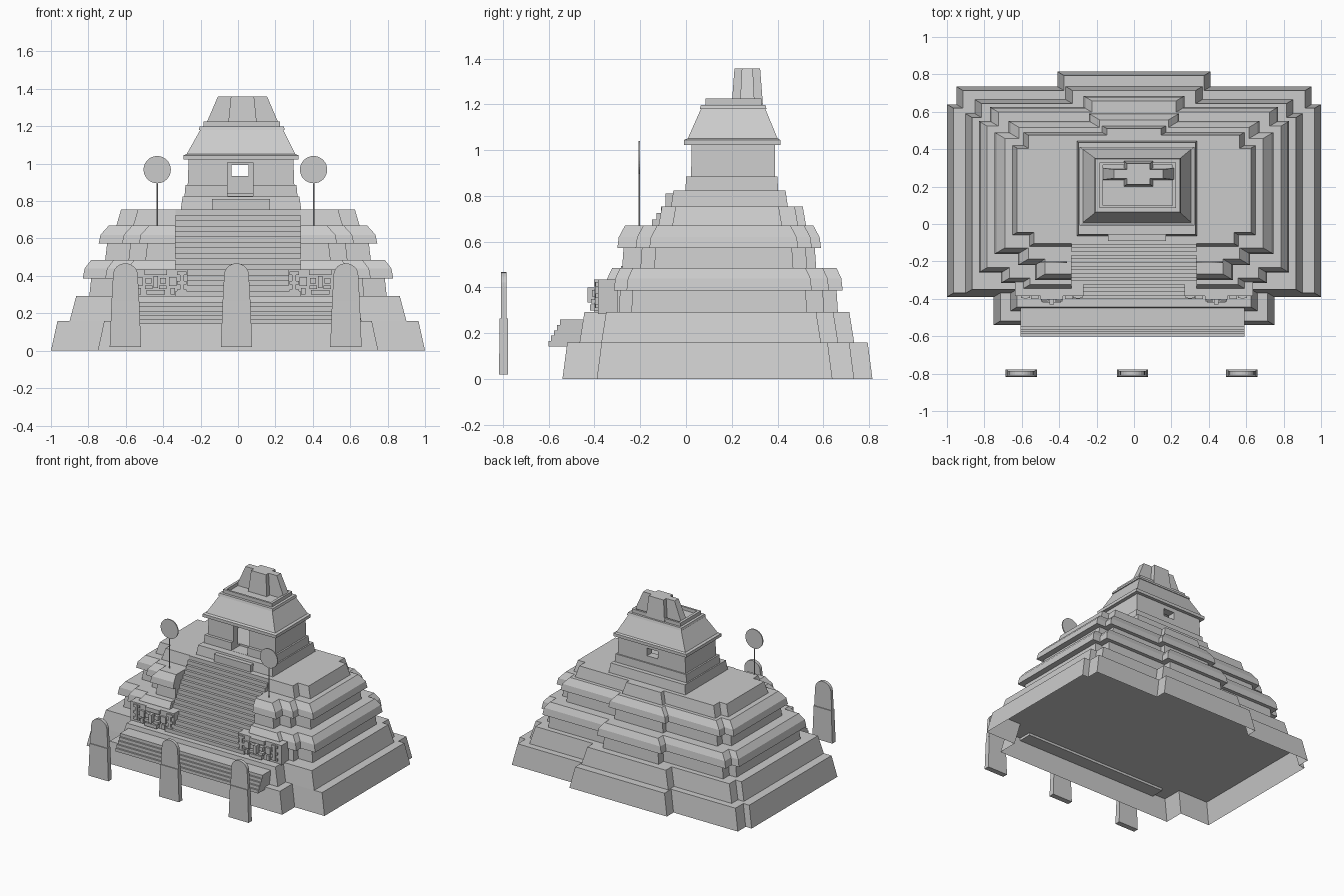
import bpy, bmesh, math

cube = bpy.data.objects.get("Cube")
if cube:
    bpy.data.objects.remove(cube, do_unlink=True)

stone = bpy.data.materials.new("pale grey stone")
stone.use_nodes = True
GREY = (0.6, 0.6, 0.6, 1)
stone.diffuse_color = GREY
stone.node_tree.nodes["Principled BSDF"].inputs["Base Color"].default_value = GREY


def finish(name, bm):
    bmesh.ops.recalc_face_normals(bm, faces=bm.faces)
    mesh = bpy.data.meshes.new(name)
    bm.to_mesh(mesh)
    bm.free()
    mesh.materials.append(stone)
    obj = bpy.data.objects.new(name, mesh)
    bpy.context.scene.collection.objects.link(obj)
    return obj


def loft(name, rings, open_bottom=False):
    """Skin a stack of matching closed rings."""
    bm = bmesh.new()
    loops = [[bm.verts.new(p) for p in ring] for ring in rings]
    for low, high in zip(loops, loops[1:]):
        for i in range(len(low)):
            j = (i + 1) % len(low)
            bm.faces.new((low[i], low[j], high[j], high[i]))
    bm.faces.new(loops[-1])
    if not open_bottom:
        bm.faces.new(loops[0][::-1])
    return finish(name, bm)


def rect(z, cx, hx, y0, y1):
    return [(cx - hx, y0, z), (cx + hx, y0, z), (cx + hx, y1, z), (cx - hx, y1, z)]


def box(name, x0, x1, y0, y1, z0, z1):
    cx, hx = (x0 + x1) / 2, (x1 - x0) / 2
    return loft(name, [rect(z0, cx, hx, y0, y1), rect(z1, cx, hx, y0, y1)])


def extrude_x(name, profile, x0, x1):
    return loft(name, [[(x, y, z) for y, z in profile] for x in (x0, x1)])


def extrude_y(name, profile, y0, y1):
    return loft(name, [[(x, y, z) for x, z in profile] for y in (y0, y1)])


# Terraces: stepped corners in plan, with a slot for the stairs on the upper ones
STAIR = 0.333


def terrace(name, front, back, profile, slot=False, open_bottom=False):
    rings = []
    for z, inset in profile:
        ix, iy = inset, inset * 0.6
        half = [(STAIR, -0.1), (STAIR, front[0][1] + iy)] if slot else []
        for i, (x, y) in enumerate(front):
            half.append((x - ix, y + iy))
            if i + 1 < len(front):
                half.append((x - ix, front[i + 1][1] + iy))
        for i, (x, y) in enumerate(back):
            if i:
                half.append((x - ix, back[i - 1][1] - iy))
            half.append((x - ix, y - iy))
        outline = half + [(-x, y) for x, y in reversed(half)]
        rings.append([(x, y, z) for x, y in outline])
    loft(name, rings, open_bottom)


terrace("terrace_base", [(0.75, -0.54), (1, -0.39)],
        [(1, 0.64), (0.95, 0.735), (0.41, 0.815)],
        [(0, 0), (0.16, 0.035)], open_bottom=True)
terrace("terrace_second", [(0.66, -0.465), (0.9, -0.37)],
        [(0.9, 0.59), (0.85, 0.665), (0.365, 0.735)],
        [(0.16, 0), (0.292, 0.035)])
terrace("terrace_third", [(0.6, -0.35), (0.71, -0.315), (0.83, -0.26)],
        [(0.83, 0.55), (0.77, 0.625), (0.27, 0.685)],
        [(0.292, 0.035), (0.387, 0.045), (0.387, 0), (0.44, 0.01), (0.485, 0.045)], slot=True)
terrace("terrace_fourth", [(0.53, -0.3), (0.62, -0.22), (0.745, -0.16)],
        [(0.745, 0.49), (0.67, 0.55), (0.24, 0.59)],
        [(0.485, 0.035), (0.573, 0.045), (0.573, 0), (0.62, 0.01), (0.67, 0.055)], slot=True)
terrace("terrace_top", [(0.56, -0.12), (0.65, -0.06)],
        [(0.65, 0.42), (0.59, 0.49), (0.17, 0.525)],
        [(0.67, 0), (0.755, 0.025)])

# Main staircase and wide lower flight
STEPS, Z_TOP, Z_LOW, Y_TOP, Y_LOW = 17, 0.755, 0.26, -0.11, -0.44
rise, run = (Z_TOP - Z_LOW) / STEPS, (Y_TOP - Y_LOW) / STEPS
profile = [(-0.08, 0.2), (-0.08, Z_TOP)]
for i in range(STEPS):
    y = Y_TOP - i * run
    profile += [(y, Z_TOP - i * rise), (y, Z_TOP - (i + 1) * rise)]
profile += [(Y_LOW, Z_LOW), (Y_LOW, 0.2)]
extrude_x("main_stairs", profile, -0.333, 0.333)

profile = [(-0.42, 0.142), (-0.42, 0.26)]
for i in range(5):
    y = -0.55 - i * 0.013
    profile += [(y, 0.26 - i * 0.0236), (y, 0.26 - (i + 1) * 0.0236)]
extrude_x("lower_stairs", profile, -0.607, 0.59)

# Carved mask panels beside the stairs
for side, label in ((-1, "right"), (1, "left")):
    def relief(part, x0, x1, depth, z0, z1):
        a, b = sorted((side * x0, side * x1))
        box(f"{label}_mask_{part}", a, b, -0.385 - depth, -0.37, z0, z1)

    a, b = sorted((side * 0.27, side * 0.635))
    box(f"{label}_mask_panel", a, b, -0.385, -0.3, 0.285, 0.435)
    relief("brow", 0.38, 0.5, 0.018, 0.405, 0.435)
    relief("nose", 0.428, 0.452, 0.045, 0.335, 0.40)
    relief("mouth", 0.39, 0.49, 0.035, 0.30, 0.325)
    for k in (-1, 1):
        cx = 0.44 + k * 0.038
        relief("eye", cx - 0.016, cx + 0.016, 0.025, 0.36, 0.39)
        relief("cheek", cx - 0.02, cx + 0.02, 0.03, 0.33, 0.35)
        ear = 0.44 + k * 0.09
        relief("ear_flare", ear - 0.02, ear + 0.02, 0.015, 0.345, 0.395)
        relief("ear_pendant", ear - 0.012, ear + 0.012, 0.015, 0.30, 0.335)
        scroll = 0.44 + k * 0.14
        relief("scroll_post", scroll - 0.01, scroll + 0.01, 0.012, 0.31, 0.425)
        for z in (0.31, 0.355, 0.405):
            relief("scroll_bar", scroll - 0.025, scroll + 0.025, 0.01, z, z + 0.018)

# Temple platform and threshold
CX = 0.016
loft("temple_platform", [rect(0.755, CX, 0.322, -0.065, 0.445), rect(0.825, CX, 0.312, -0.055, 0.435)])
box("temple_threshold", -0.14, 0.17, -0.09, -0.04, 0.755, 0.81)

# Temple house, hollowed with a door and a rear window
house = loft("temple_house", [
    rect(0.825, CX, 0.302, -0.002, 0.402), rect(0.885, CX, 0.297, 0.0, 0.40),
    rect(0.885, CX, 0.285, 0.022, 0.39), rect(1.022, CX, 0.28, 0.025, 0.388)])
cutters = [("room", -0.21, 0.24, 0.08, 0.33, 0.84, 1.005),
           ("doorway", -0.055, 0.08, -0.1, 0.1, 0.826, 1.005),
           ("window", -0.035, 0.055, 0.3, 0.5, 0.935, 0.992)]
for spec in cutters:
    cutter = box(*spec)
    cutter.hide_render = True
    mod = house.modifiers.new("cut", 'BOOLEAN')
    mod.operation, mod.object, mod.solver = 'DIFFERENCE', cutter, 'EXACT'
    graph = bpy.context.evaluated_depsgraph_get()
    graph.update()
    mesh = bpy.data.meshes.new_from_object(house.evaluated_get(graph))
    house.modifiers.clear()
    house.data = mesh
    bpy.data.objects.remove(cutter, do_unlink=True)

# Eaves, sloping roof and parapet
loft("temple_roof", [
    rect(1.022, CX, 0.307, -0.008, 0.412), rect(1.045, CX, 0.307, -0.008, 0.412),
    rect(1.052, CX, 0.29, 0.008, 0.4), rect(1.18, CX + 0.004, 0.222, 0.065, 0.347),
    rect(1.18, CX + 0.004, 0.23, 0.06, 0.352), rect(1.198, CX + 0.004, 0.225, 0.065, 0.347),
    rect(1.198, CX + 0.004, 0.205, 0.085, 0.33), rect(1.225, CX + 0.004, 0.205, 0.085, 0.33),
    rect(1.225, CX + 0.004, 0.185, 0.1, 0.315), rect(1.2, CX + 0.004, 0.185, 0.1, 0.315)])

# Roof comb: thick centre block with tapering wings
COMB = 0.024


def comb_ring(z, wing, core, thin, thick):
    quarter = [(wing, thin), (core, thin), (core, thick)]
    right = [(x, -y) for x, y in reversed(quarter)] + quarter
    full = right + [(-x, -y) for x, y in right]
    return [(COMB + x, 0.268 + y, z) for x, y in full]


loft("roof_comb", [comb_ring(1.2, 0.2, 0.078, 0.032, 0.068),
                   comb_ring(1.358, 0.132, 0.062, 0.024, 0.056)])

# Three standing slabs in front, tapered with a rounded head
for name, cx in (("right_slab", -0.602), ("middle_slab", -0.008), ("left_slab", 0.577)):
    loft(name + "_base", [rect(0.02, cx, 0.084, -0.817, -0.777), rect(0.265, cx, 0.074, -0.815, -0.779)])
    head = [(cx - 0.074, 0.265), (cx + 0.074, 0.265)]
    for i in range(13):
        t = math.pi * i / 12
        head.append((cx + 0.066 * math.cos(t), 0.405 + 0.062 * math.sin(t)))
    extrude_y(name + "_head", head, -0.809, -0.785)


# Disc standards on the flanking bays
def ring_points(cx, cz, r, n):
    return [(cx + r * math.cos(math.tau * i / n), cz + r * math.sin(math.tau * i / n)) for i in range(n)]


for label, cx in (("right", -0.432), ("left", 0.404)):
    extrude_y(label + "_disc", ring_points(cx, 0.968, 0.073, 32), -0.208, -0.2)
    loft(label + "_pole", [[(x, y, z) for x, y in ring_points(cx, -0.204, 0.004, 8)] for z in (0.66, 0.9)])
